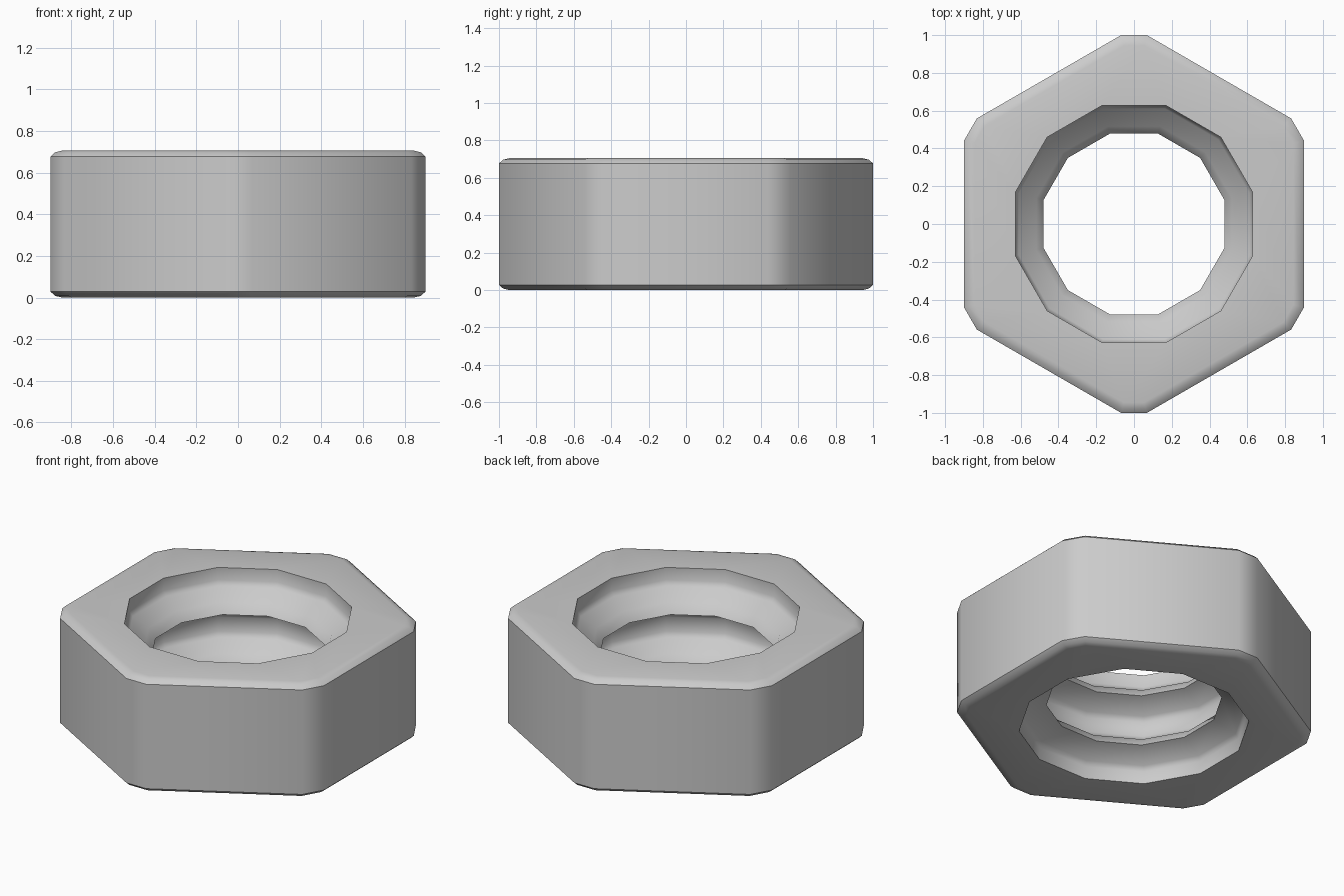
import bpy, bmesh, math

if "Cube" in bpy.data.objects:
    bpy.data.objects.remove(bpy.data.objects["Cube"])

HEIGHT = 0.705


# Hexagon with blunted corners, shrunk by an inset
def hex_ring(inset, z):
    flat, blunt = 0.9 - inset, 1.0 - inset
    half = (flat / math.cos(math.pi / 6) - blunt) * math.tan(math.pi / 3)
    pts = []
    for k in range(6):
        a = math.radians(30 + 60 * k)
        for s in (-half, half):
            pts.append((blunt * math.cos(a) - s * math.sin(a),
                        blunt * math.sin(a) + s * math.cos(a), z))
    return pts


# Twelve-sided ring of the threaded hole
def hole_ring(r, z):
    angles = [math.radians(15 + 30 * k) for k in range(12)]
    return [(r * math.cos(a), r * math.sin(a), z) for a in angles]


# Outside: rounded lower edge, wall, rounded upper edge
edge = [(0.055, 0.0), (0.022, 0.008), (0.0, 0.028)]
rings = [hex_ring(d, z) for d, z in edge]
rings += [hex_ring(d, HEIGHT - z) for d, z in reversed(edge)]

# Inside: straight mouth, then two thread ridges going down
rings.append(hole_ring(0.65, HEIGHT))
ridge = [(0.65, 0.115), (0.632, 0.085), (0.535, 0.03),
         (0.495, -0.03), (0.632, -0.085), (0.65, -0.115)]
for centre in (HEIGHT / 2 + 0.16, HEIGHT / 2 - 0.16):
    rings += [hole_ring(r, centre + dz) for r, dz in ridge
              if not (r == 0.65 and abs(centre + dz - HEIGHT / 2) < 0.04)]
    if centre > HEIGHT / 2:
        rings.append(hole_ring(0.65, HEIGHT / 2))
rings.append(hole_ring(0.65, 0.0))

# Skin the closed loop of rings
bm = bmesh.new()
loops = [[bm.verts.new(p) for p in ring] for ring in rings]
for i, a in enumerate(loops):
    b = loops[(i + 1) % len(loops)]
    for k in range(12):
        n = (k + 1) % 12
        bm.faces.new((a[k], a[n], b[n], b[k]))
bmesh.ops.recalc_face_normals(bm, faces=bm.faces)
mesh = bpy.data.meshes.new("hex_nut")
bm.to_mesh(mesh)
bm.free()
nut = bpy.data.objects.new("hex_nut", mesh)
bpy.context.collection.objects.link(nut)

bpy.context.view_layer.objects.active = nut
nut.select_set(True)
bpy.ops.object.shade_smooth_by_angle(angle=math.radians(42))
